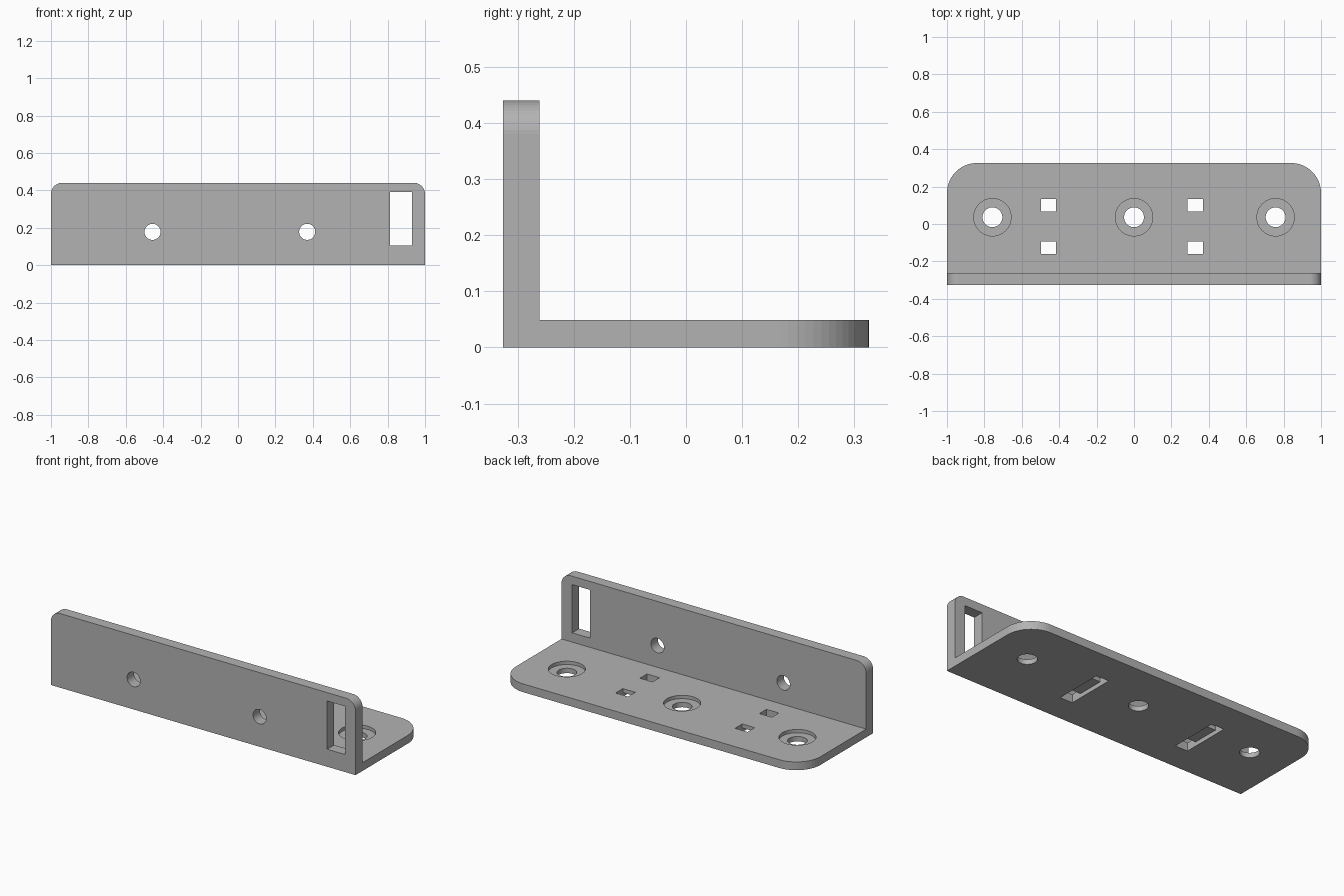
import bpy, bmesh, math
from mathutils import Matrix

if "Cube" in bpy.data.objects:
    bpy.data.objects.remove(bpy.data.objects["Cube"])

LEN, BACK, FRONT = 1.0, 0.326, -0.326
WALL_Y, BASE_T, HEIGHT = -0.261, 0.049, 0.44

grey = bpy.data.materials.new("plain grey")
grey.diffuse_color = (0.45, 0.45, 0.45, 1)
grey.use_nodes = True
grey.node_tree.nodes["Principled BSDF"].inputs["Base Color"].default_value = grey.diffuse_color


def add_object(name, bm):
    bmesh.ops.recalc_face_normals(bm, faces=bm.faces)
    mesh = bpy.data.meshes.new(name)
    bm.to_mesh(mesh)
    bm.free()
    mesh.materials.append(grey)
    ob = bpy.data.objects.new(name, mesh)
    bpy.context.collection.objects.link(ob)
    return ob


# L-shaped profile swept along the length
bm = bmesh.new()
profile = [(FRONT, 0), (BACK, 0), (BACK, BASE_T), (WALL_Y, BASE_T),
           (WALL_Y, HEIGHT), (FRONT, HEIGHT)]
face = bm.faces.new([bm.verts.new((-LEN, y, z)) for y, z in profile])
swept = bmesh.ops.extrude_face_region(bm, geom=[face])["geom"]
bmesh.ops.translate(bm, vec=(2 * LEN, 0, 0),
                    verts=[g for g in swept if isinstance(g, bmesh.types.BMVert)])


def round_edges(test, radius, segments):
    edges = [e for e in bm.edges if all(test(v.co) for v in e.verts)
             and abs(e.verts[0].co.x - e.verts[1].co.x) < 1e-4]
    bmesh.ops.bevel(bm, geom=edges, offset=radius, segments=segments,
                    profile=0.5, affect='EDGES')


# Rounded rear corners of the base and top corners of the wall
round_edges(lambda c: c.y > BACK - 1e-4, 0.16, 16)
round_edges(lambda c: c.z > HEIGHT - 1e-4, 0.06, 12)
bracket = add_object("angle_bracket", bm)

cutters = []


def cut_box(x0, x1, y0, y1, z0, z1):
    b = bmesh.new()
    size = Matrix.Diagonal((x1 - x0, y1 - y0, z1 - z0, 1))
    place = Matrix.Translation(((x0 + x1) / 2, (y0 + y1) / 2, (z0 + z1) / 2))
    bmesh.ops.create_cube(b, size=1, matrix=place @ size)
    cutters.append(add_object("box_cutter", b))


def cut_round(centre, radius, depth, axis='Z'):
    b = bmesh.new()
    turn = Matrix.Rotation(math.pi / 2, 4, 'X') if axis == 'Y' else Matrix()
    bmesh.ops.create_cone(b, cap_ends=True, segments=48, radius1=radius,
                          radius2=radius, depth=depth,
                          matrix=Matrix.Translation(centre) @ turn)
    cutters.append(add_object("round_cutter", b))


# Counterbored screw holes in the base
for x in (-0.757, 0, 0.757):
    cut_round((x, 0.036, 0), 0.053, 0.3)
    cut_round((x, 0.036, BASE_T - 0.02 + 0.05), 0.1, 0.1)

# Tie slots: a groove underneath joining two square holes
for x in (-0.457, 0.327):
    x0, x1 = x - 0.041, x + 0.041
    cut_box(x0, x1, -0.16, 0.135, -0.1, 0.025)
    cut_box(x0, x1, 0.067, 0.135, -0.12, 0.12)
    cut_box(x0, x1, -0.16, -0.094, -0.12, 0.12)

# Round holes and rectangular window in the wall
for x in (-0.457, 0.37):
    cut_round((x, WALL_Y, 0.178), 0.043, 0.4, 'Y')
cut_box(0.814, 0.93, -0.5, -0.1, 0.104, 0.39)

# Apply the cuts and clear the helpers
bpy.context.view_layer.objects.active = bracket
bracket.select_set(True)
for c in cutters:
    c.hide_render = True
    mod = bracket.modifiers.new("cut", 'BOOLEAN')
    mod.operation, mod.solver, mod.object = 'DIFFERENCE', 'EXACT', c
    bpy.ops.object.modifier_apply(modifier=mod.name)
for c in cutters:
    bpy.data.objects.remove(c)
